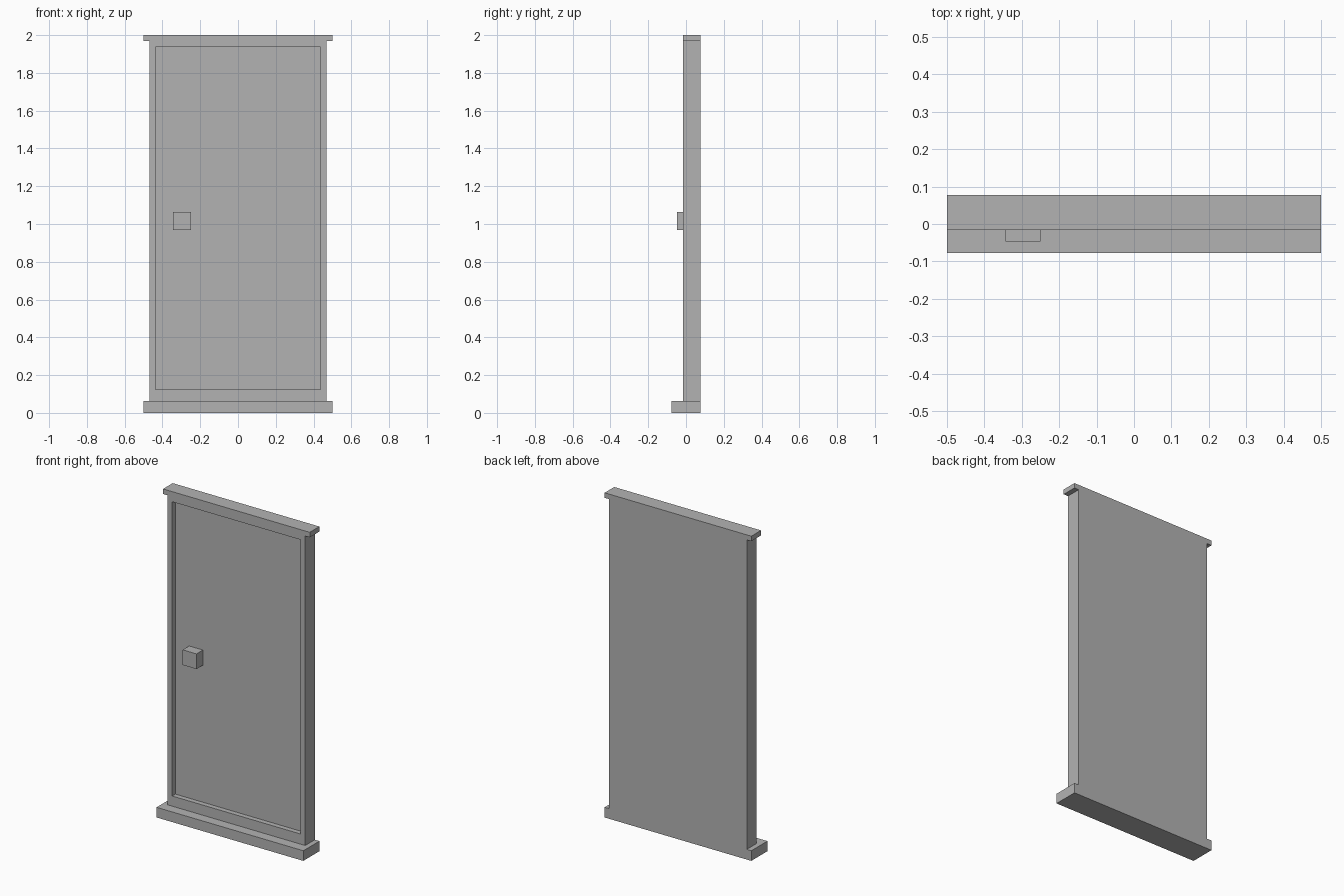
import bpy
import bmesh
from mathutils import Vector

default = bpy.data.objects.get("Cube")
if default:
    bpy.data.objects.remove(default, do_unlink=True)

# Single plain grey
GREY = (0.45, 0.45, 0.45, 1.0)
grey = bpy.data.materials.new("plain_grey")
grey.use_nodes = True
grey.diffuse_color = GREY
grey.node_tree.nodes["Principled BSDF"].inputs["Base Color"].default_value = GREY


def box(name, low, high):
    """Flat-shaded box between two opposite corners."""
    low, high = Vector(low), Vector(high)
    bm = bmesh.new()
    bmesh.ops.create_cube(bm, size=1)
    bmesh.ops.scale(bm, vec=high - low, verts=bm.verts)
    bmesh.ops.translate(bm, vec=(low + high) / 2, verts=bm.verts)
    mesh = bpy.data.meshes.new(name)
    bm.to_mesh(mesh)
    bm.free()
    mesh.materials.append(grey)
    obj = bpy.data.objects.new(name, mesh)
    bpy.context.collection.objects.link(obj)
    return obj


# Shared levels: all parts are flush at the back
BACK, FRONT, PANEL_FRONT = 0.078, -0.0156, 0.0156
WIDE, OUTER, INNER = 0.5, 0.469, 0.4375
SILL_TOP, OPEN_LOW, OPEN_HIGH, LINTEL_LOW, TOP = 0.0625, 0.125, 1.9375, 1.969, 2.0

# Projecting sill and overhanging lintel
box("sill", (-WIDE, -BACK, 0), (WIDE, BACK, SILL_TOP))
box("lintel", (-WIDE, FRONT, LINTEL_LOW), (WIDE, BACK, TOP))

# Frame: two posts and two rails around the opening
for side, x0, x1 in (("left", INNER, OUTER), ("right", -OUTER, -INNER)):
    box(side + "_post", (x0, FRONT, SILL_TOP), (x1, BACK, LINTEL_LOW))
for level, z0, z1 in (("bottom", SILL_TOP, OPEN_LOW), ("top", OPEN_HIGH, LINTEL_LOW)):
    box(level + "_rail", (-INNER, FRONT, z0), (INNER, BACK, z1))

# Recessed door panel and square knob
box("door_panel", (-INNER, PANEL_FRONT, OPEN_LOW), (INNER, BACK, OPEN_HIGH))
box("knob", (-0.344, -0.047, 0.969), (-0.25, PANEL_FRONT, 1.0625))
